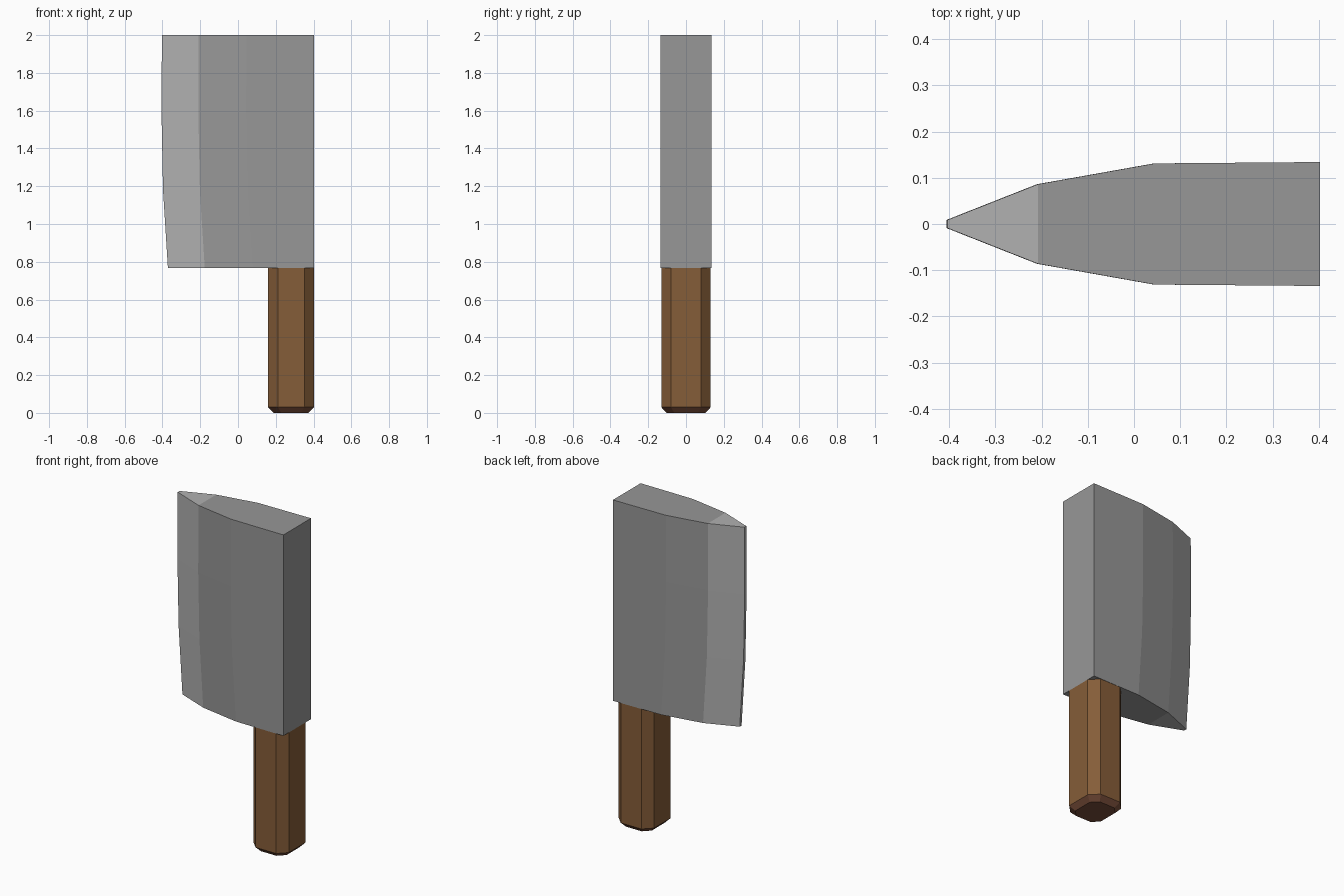
import bpy

if "Cube" in bpy.data.objects:
    bpy.data.objects.remove(bpy.data.objects["Cube"])


def material(name, rgb):
    m = bpy.data.materials.new(name)
    m.diffuse_color = (*rgb, 1)
    m.use_nodes = True
    m.node_tree.nodes["Principled BSDF"].inputs["Base Color"].default_value = m.diffuse_color
    return m


def loft(name, rings, mat):
    """Closed solid through equal-length counter-clockwise rings, listed bottom to top."""
    n = len(rings[0])
    verts = [p for r in rings for p in r]
    faces = [tuple(reversed(range(n))), tuple(range(len(verts) - n, len(verts)))]
    for k in range(len(rings) - 1):
        for i in range(n):
            j = (i + 1) % n
            faces.append((k * n + i, k * n + j, (k + 1) * n + j, (k + 1) * n + i))
    me = bpy.data.meshes.new(name)
    me.from_pydata(verts, [], faces)
    me.materials.append(mat)
    ob = bpy.data.objects.new(name, me)
    bpy.context.collection.objects.link(ob)
    return ob


def mirrored(profile, z, shift):
    """Symmetric section from (x, half thickness, shift factor) points."""
    lower = [(x + shift * f, -h, z) for x, h, f in profile]
    return lower + [(x, -y, z) for x, y, z in reversed(lower)]


def octagon(hx, hy, cut, z, cx=0.281):
    pts = [(hx, -hy + cut), (hx, hy - cut), (hx - cut, hy), (-hx + cut, hy),
           (-hx, hy - cut), (-hx, -hy + cut), (-hx + cut, -hy), (hx - cut, -hy)]
    return [(cx + x, y, z) for x, y in pts]


steel = material("steel", (0.31, 0.31, 0.31))
honed = material("honed_steel", (0.44, 0.44, 0.44))
wood = material("wood", (0.235, 0.109, 0.04))
dark_wood = material("dark_wood", (0.19, 0.076, 0.042))

# Blade sections: height and how far the cutting side swings back
levels = [(0.767, 0.032), (1.18, 0.006), (1.59, -0.002), (2.0, 0.0)]
body = [(-0.208, 0.086, 1), (0.045, 0.131, 1), (0.402, 0.134, 0)]
edge = [(-0.403, 0.009, 1), (-0.208, 0.086, 1)]
blade = loft("blade", [mirrored(body, z, s) for z, s in levels], steel)
cutting_edge = loft("cutting_edge", [mirrored(edge, z, s) for z, s in levels], honed)

# Drop the hidden walls where blade and cutting edge meet
for ob, side in ((blade, -1), (cutting_edge, 1)):
    import bmesh
    bm = bmesh.new()
    bm.from_mesh(ob.data)
    bm.normal_update()
    wall = [f for f in bm.faces if f.normal.x * side > 0.95
            and abs(f.calc_center_median().x + 0.19) < 0.04]
    bmesh.ops.delete(bm, geom=wall, context='FACES_ONLY')
    bm.to_mesh(ob.data)
    bm.free()

# Octagonal handle with a chamfered butt
handle = loft("handle", [octagon(0.121, 0.131, 0.051, 0), octagon(0.121, 0.131, 0.051, 0.03),
                         octagon(0.121, 0.131, 0.051, 0.767)], wood)
for v, p in zip(handle.data.vertices, octagon(0.092, 0.102, 0.04, 0)):
    v.co = p
handle.data.materials.append(dark_wood)
for f in handle.data.polygons:
    if f.center.z < 0.03:
        f.material_index = 1
